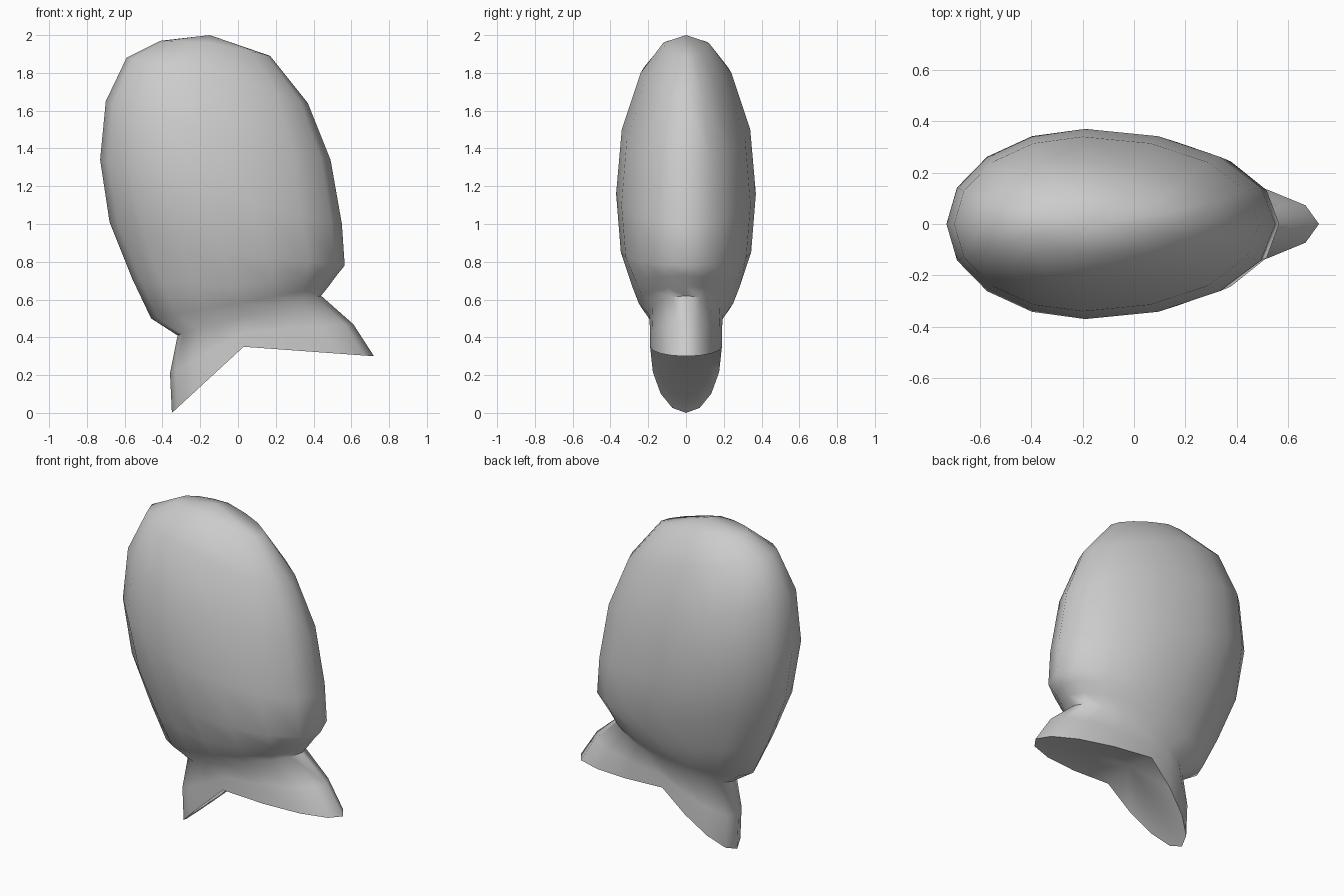
import bpy, bmesh, math

if "Cube" in bpy.data.objects:
    bpy.data.objects.remove(bpy.data.objects["Cube"])

SIDES = 16
# Loft rings from top to tail rim: left (x,z), widest middle (x,z), right (x,z), half depth
RINGS = [
    ((-0.41, 1.97), (-0.15, 1.96), (0.17, 1.89), 0.12),
    ((-0.59, 1.88), (-0.20, 1.80), (0.37, 1.64), 0.24),
    ((-0.70, 1.65), (-0.20, 1.50), (0.49, 1.34), 0.34),
    ((-0.73, 1.34), (-0.19, 1.16), (0.55, 1.00), 0.37),
    ((-0.68, 1.01), (-0.08, 0.85), (0.565, 0.78), 0.345),
    ((-0.56, 0.71), (-0.03, 0.67), (0.52, 0.725), 0.285),
    ((-0.46, 0.50), (0.00, 0.58), (0.48, 0.67), 0.25),
    ((-0.32, 0.41), (0.05, 0.52), (0.44, 0.62), 0.195),
    ((-0.36, 0.21), (0.04, 0.43), (0.61, 0.47), 0.19),
    ((-0.35, 0.00), (0.03, 0.35), (0.72, 0.30), 0.19),
]


def add_ring(bm, left, mid, right, depth):
    ring = []
    for i in range(SIDES):
        t = 2 * math.pi * i / SIDES
        c = math.cos(t)
        end = right if c > 0 else left
        x = mid[0] + (end[0] - mid[0]) * abs(c)
        z = mid[1] + (end[1] - mid[1]) * abs(c)
        ring.append(bm.verts.new((x, depth * math.sin(t), z)))
    return ring


def fan(bm, ring, point):
    tip = bm.verts.new(point)
    for i in range(SIDES):
        bm.faces.new((ring[i], ring[(i + 1) % SIDES], tip))


bm = bmesh.new()
rings = [add_ring(bm, *r) for r in RINGS]

# Body and flared tail skin
for a, b in zip(rings, rings[1:]):
    for i in range(SIDES):
        j = (i + 1) % SIDES
        bm.faces.new((a[i], a[j], b[j], b[i]))

# Rounded top and slightly hollow underside
fan(bm, rings[0], (-0.15, 0, 2.0))
fan(bm, rings[-1], (0.04, 0, 0.38))
bmesh.ops.recalc_face_normals(bm, faces=bm.faces)

mesh = bpy.data.meshes.new("body_with_tail")
bm.to_mesh(mesh)
bm.free()
body = bpy.data.objects.new("body_with_tail", mesh)
bpy.context.collection.objects.link(body)

# Smooth skin, crisp tail rim
bpy.context.view_layer.objects.active = body
body.select_set(True)
bpy.ops.object.shade_smooth_by_angle(angle=math.radians(65))
